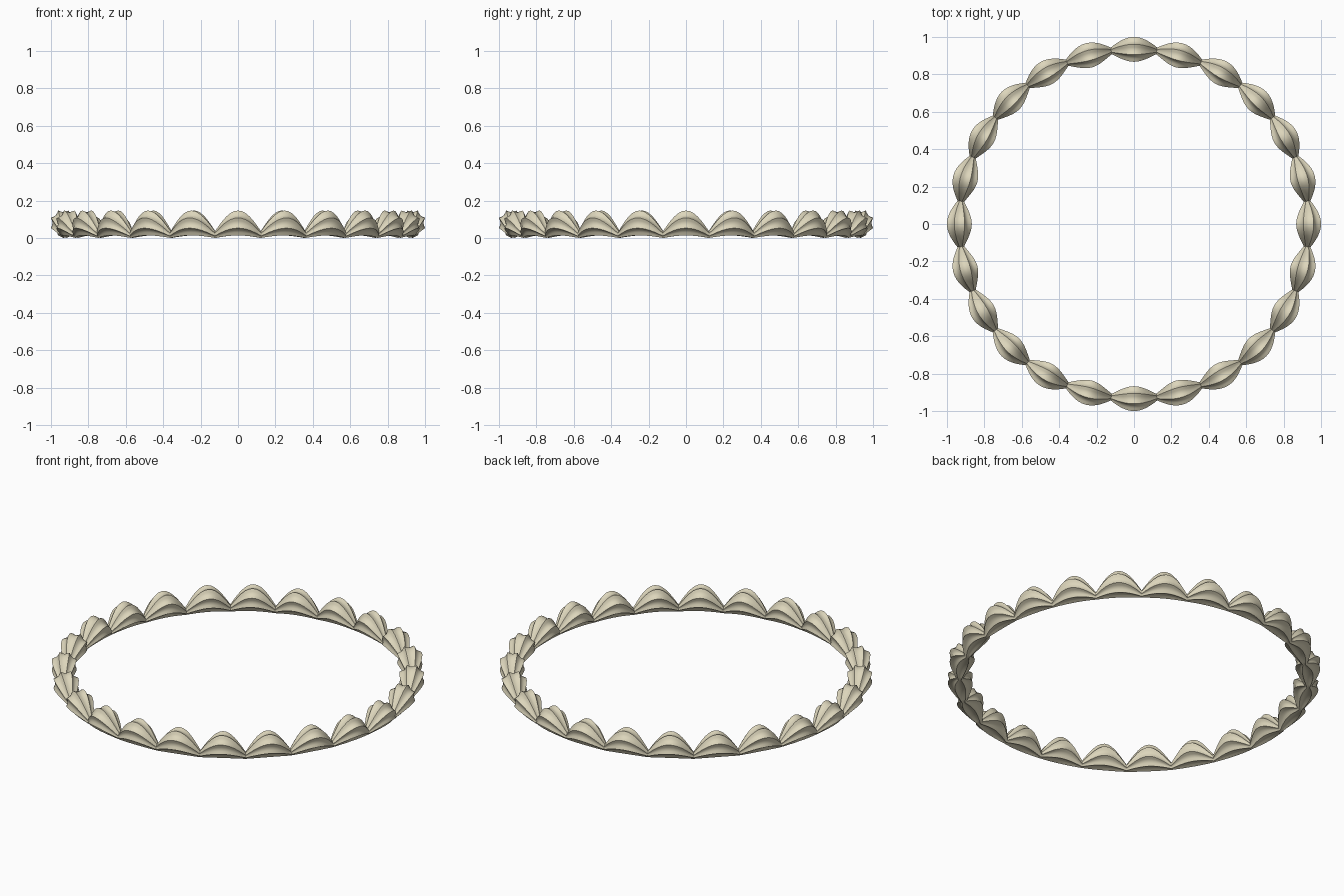
import bpy, bmesh
from math import sin, cos, pi, radians

if "Cube" in bpy.data.objects:
    bpy.data.objects.remove(bpy.data.objects["Cube"])

BEADS = 24       # fluted beads around the ring
STEPS = 12       # slices along one bead
RIDGES = 8       # sharp ridges around a bead
SUB = 4          # facets per concave flute
RING_R = 0.9335
STAR_R = 0.072
PINCH = 0.27     # section scale where two beads meet


def star_section():
    """Cross-section with sharp ridges and concave flutes between them."""
    pts = []
    for i in range(RIDGES * SUB):
        u = (i % SUB) / SUB
        a = 2 * pi * i / (RIDGES * SUB) + pi / RIDGES
        r = STAR_R * (1 - 0.2 * sin(pi * u))
        pts.append((r * cos(a), r * sin(a)))
    return pts


# Sweep the section round the ring, swelling and rising in each bead
section = star_section()
n = len(section)
bm = bmesh.new()
rings = []
for k in range(BEADS * STEPS):
    t = 2 * (k % STEPS) / STEPS - 1
    swell = cos(pi * t / 2)
    s = PINCH + (1 - PINCH) * swell
    zc = 0.018 + 0.062 * swell
    ang = 2 * pi / BEADS * (k / STEPS - 0.5)
    ring = []
    for x, z in section:
        r = RING_R + x * s
        ring.append(bm.verts.new((r * cos(ang), r * sin(ang), zc + z * s)))
    rings.append(ring)

for k, a in enumerate(rings):
    b = rings[(k + 1) % len(rings)]
    for i in range(n):
        j = (i + 1) % n
        bm.faces.new((a[i], a[j], b[j], b[i]))
bmesh.ops.recalc_face_normals(bm, faces=bm.faces)

# Fluted ring object
mesh = bpy.data.meshes.new("fluted_ring")
bm.to_mesh(mesh)
bm.free()
ring_obj = bpy.data.objects.new("fluted_ring", mesh)
bpy.context.collection.objects.link(ring_obj)

mat = bpy.data.materials.new("cream")
mat.diffuse_color = (0.72, 0.67, 0.50, 1)
mat.use_nodes = True
mat.node_tree.nodes["Principled BSDF"].inputs["Base Color"].default_value = mat.diffuse_color
mesh.materials.append(mat)

bpy.context.view_layer.objects.active = ring_obj
ring_obj.select_set(True)
bpy.ops.object.shade_smooth_by_angle(angle=radians(35))
